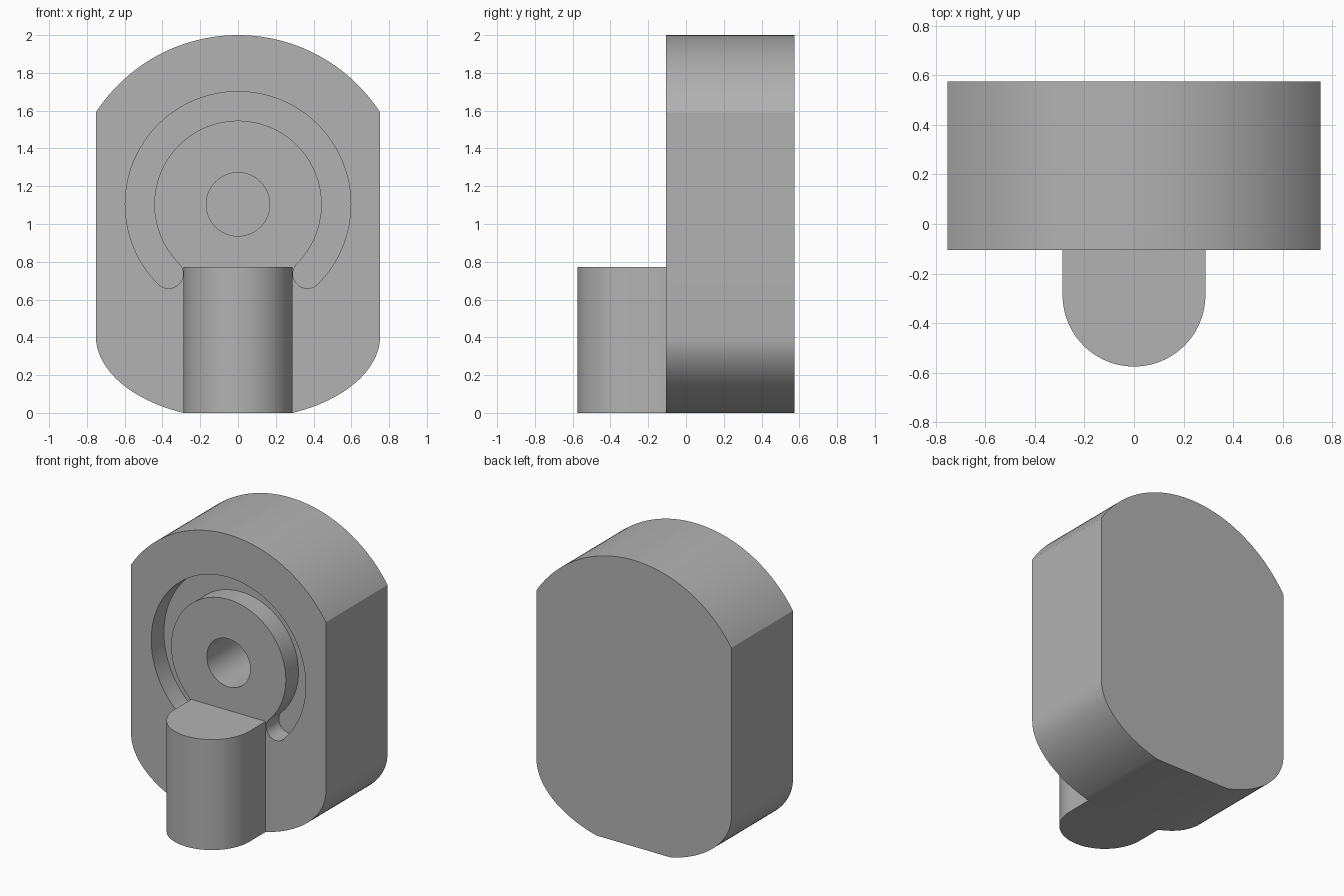
import bpy, bmesh
from math import sin, cos, pi, asin, acos, sqrt, radians

if "Cube" in bpy.data.objects:
    bpy.data.objects.remove(bpy.data.objects["Cube"], do_unlink=True)

FRONT, BACK, NOSE = -0.105, 0.575, -0.575
HALF_W, TOP_R, HUB_Z = 0.753, 0.896, 1.104
POST_R, POST_TOP = 0.288, 0.772
SHOULDER_Z, BELLY = 0.41, 0.444

grey = bpy.data.materials.new("plain grey")
grey.use_nodes = True
colour = (0.45, 0.45, 0.45, 1)
grey.diffuse_color = colour
grey.node_tree.nodes["Principled BSDF"].inputs["Base Color"].default_value = colour


def arc(cx, cy, rx, ry, start, end, steps):
    """Points along an elliptical arc."""
    angles = [start + (end - start) * i / steps for i in range(steps + 1)]
    return [(cx + rx * cos(a), cy + ry * sin(a)) for a in angles]


def prism(name, points, axis, low, high):
    """Extrude a closed outline along y or z."""
    place = (lambda u, v, w: (u, w, v)) if axis == "y" else (lambda u, v, w: (u, v, w))
    bm = bmesh.new()
    face = bm.faces.new([bm.verts.new(place(u, v, low)) for u, v in points])
    moved = bmesh.ops.extrude_face_region(bm, geom=[face])["geom"]
    shift = (0, high - low, 0) if axis == "y" else (0, 0, high - low)
    bmesh.ops.translate(bm, vec=shift, verts=[g for g in moved if isinstance(g, bmesh.types.BMVert)])
    bmesh.ops.recalc_face_normals(bm, faces=bm.faces)
    mesh = bpy.data.meshes.new(name)
    bm.to_mesh(mesh)
    bm.free()
    mesh.materials.append(grey)
    obj = bpy.data.objects.new(name, mesh)
    bpy.context.collection.objects.link(obj)
    return obj


def activate(obj):
    bpy.ops.object.select_all(action="DESELECT")
    obj.select_set(True)
    bpy.context.view_layer.objects.active = obj


def carve(obj, cutter):
    """Subtract the cutter, then remove it."""
    activate(obj)
    mod = obj.modifiers.new("cut", "BOOLEAN")
    mod.operation, mod.solver, mod.object = "DIFFERENCE", "EXACT", cutter
    bpy.ops.object.modifier_apply(modifier=mod.name)
    bpy.data.objects.remove(cutter, do_unlink=True)


# Body: round crown, straight sides, elliptical belly cut flat underneath
side = acos(HALF_W / TOP_R)
flat = asin(SHOULDER_Z / BELLY)
outline = arc(0, HUB_Z, TOP_R, TOP_R, side, pi - side, 48)
outline += arc(0, SHOULDER_Z, HALF_W, BELLY, pi, pi + flat, 24)
outline += arc(0, SHOULDER_Z, HALF_W, BELLY, 2 * pi - flat, 2 * pi, 24)
body = prism("body", outline, "y", FRONT, BACK)

# Horseshoe groove with rounded ends around the hub
outer, inner = 0.597, 0.443
mid, cap = (outer + inner) / 2, (outer - inner) / 2
a, b = radians(-45), radians(225)
end_left = (mid * cos(a), HUB_Z + mid * sin(a))
end_right = (-end_left[0], end_left[1])
groove = arc(0, HUB_Z, outer, outer, a, b, 96)
groove += arc(*end_right, cap, cap, b, b + pi, 16)[1:-1]
groove += arc(0, HUB_Z, inner, inner, b, a, 96)
groove += arc(*end_left, cap, cap, a - pi, a, 16)[1:-1]
carve(body, prism("groove_cutter", groove, "y", FRONT - 0.1, FRONT + 0.14))

# Blind hole in the hub
hole = arc(0, HUB_Z, 0.168, 0.168, 0, 2 * pi, 64)[:-1]
carve(body, prism("hole_cutter", hole, "y", FRONT - 0.1, FRONT + 0.5))

# Round-nosed post standing against the front
nose = arc(0, NOSE + POST_R, POST_R, POST_R, pi, 2 * pi, 48)
post = prism("front_post", nose + [(POST_R, FRONT), (-POST_R, FRONT)], "z", 0, POST_TOP)

for part in (body, post):
    activate(part)
    bpy.ops.object.shade_smooth_by_angle(angle=radians(20))
